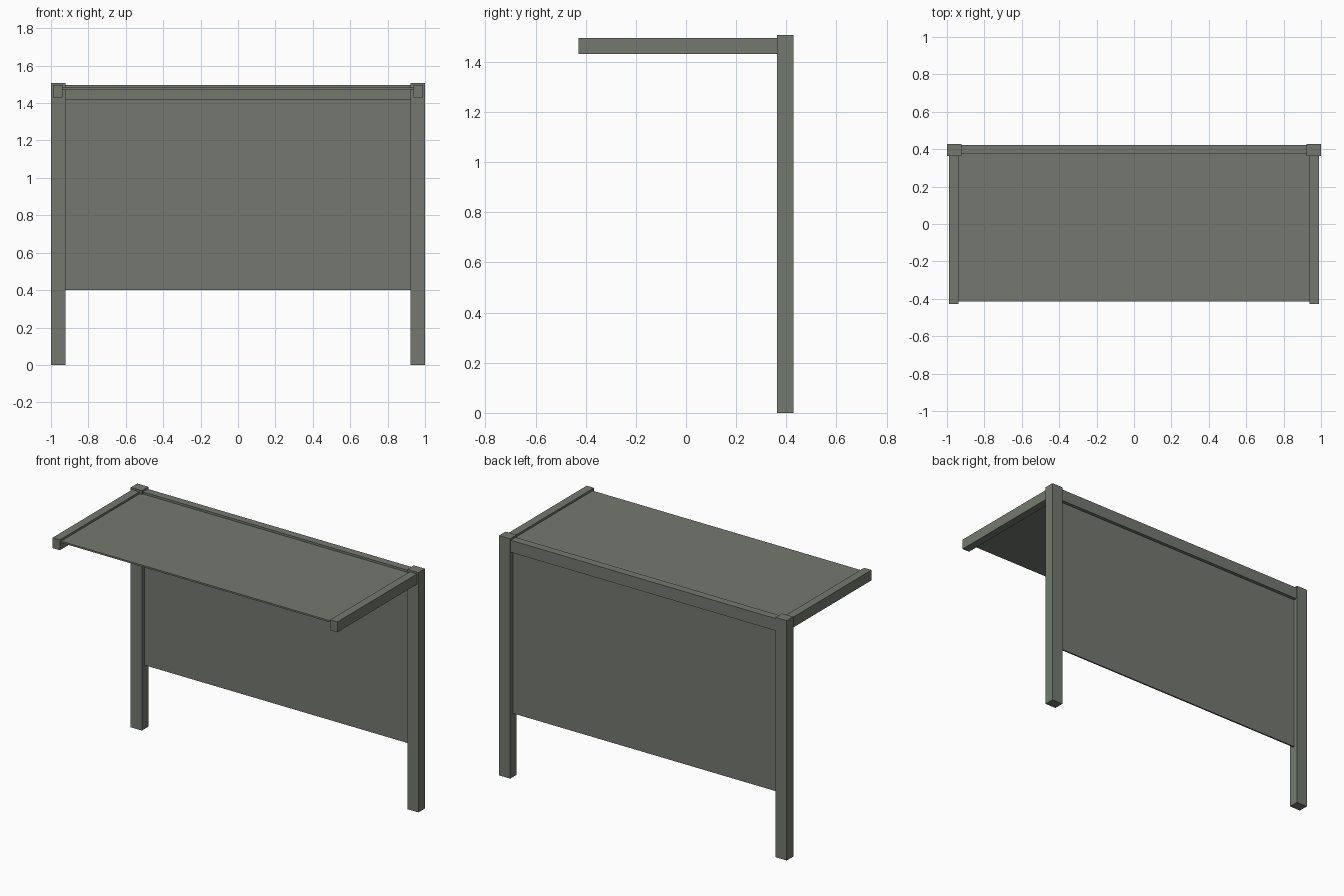
import bpy

if "Cube" in bpy.data.objects:
    bpy.data.objects.remove(bpy.data.objects["Cube"])

paint = bpy.data.materials.new("grey_green_paint")
paint.diffuse_color = (0.174, 0.191, 0.160, 1)
paint.use_nodes = True
paint.node_tree.nodes["Principled BSDF"].inputs["Base Color"].default_value = paint.diffuse_color


def box(name, x, y, z):
    """Axis-aligned box from (min, max) ranges."""
    spans = (x, y, z)
    bpy.ops.mesh.primitive_cube_add(size=1, location=[(a + b) / 2 for a, b in spans])
    ob = bpy.context.object
    ob.name = name
    ob.scale = [b - a for a, b in spans]
    bpy.ops.object.transform_apply(location=False, rotation=False, scale=True)
    ob.data.materials.append(paint)
    return ob


# Posts and roof arms on both sides
for side, s in (("left", -1), ("right", 1)):
    box(side + "_post", sorted((s * 0.923, s * 1.0)), (0.363, 0.428), (0, 1.507))
    box(side + "_roof_arm", sorted((s * 0.939, s * 0.99)), (-0.428, 0.364), (1.431, 1.496))

# Rear beam between the posts
box("rear_beam", (-0.924, 0.924), (0.373, 0.422), (1.42, 1.496))

# Thin back wall, centred in the posts
box("back_panel", (-0.924, 0.924), (0.391, 0.401), (0.40, 1.421))

# Thin roof, set just below the arm tops
box("roof_panel", (-0.94, 0.94), (-0.415, 0.374), (1.473, 1.483))
